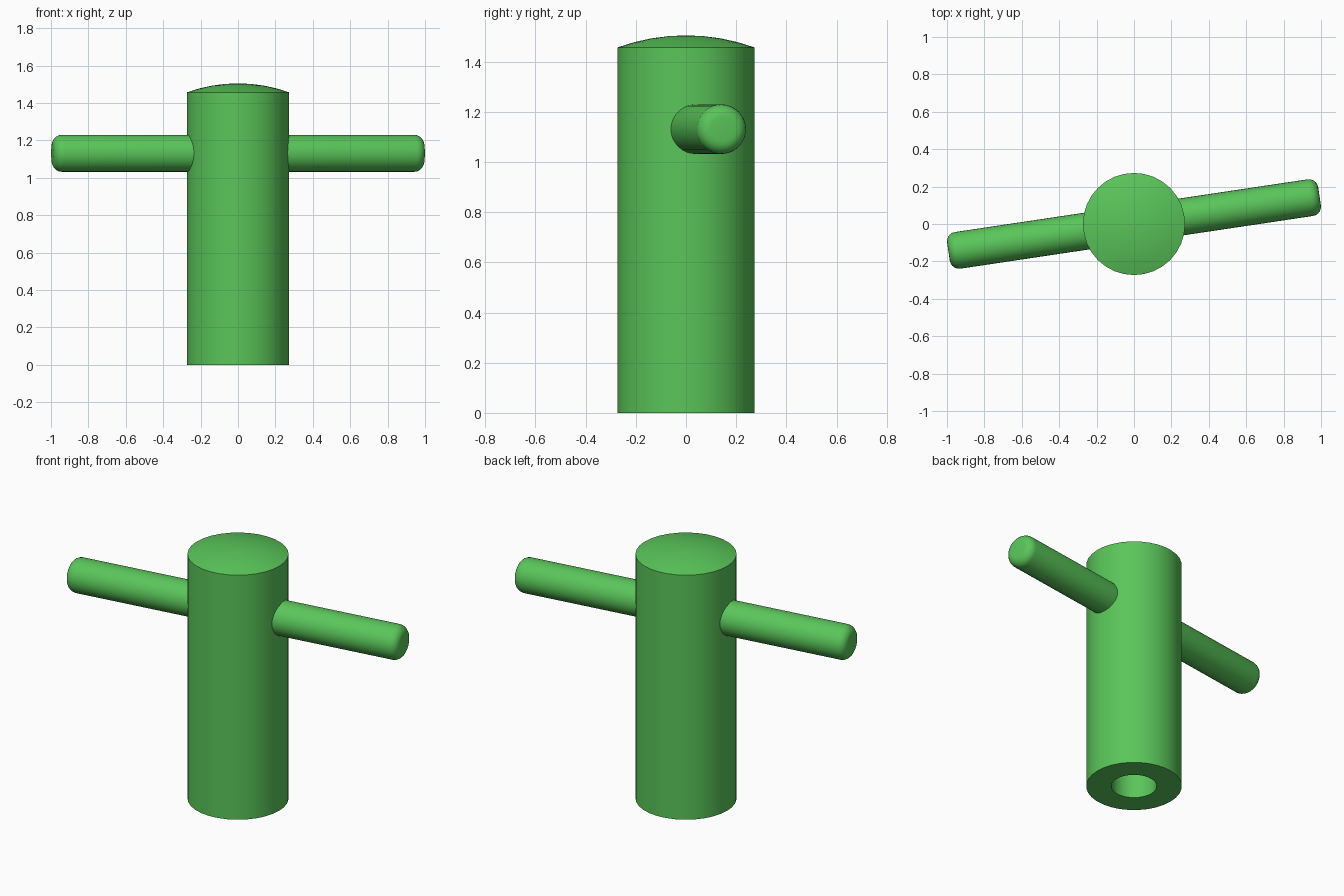
import bpy
import bmesh
import math
from mathutils import Matrix, Vector

cube = bpy.data.objects.get("Cube")
if cube:
    bpy.data.objects.remove(cube, do_unlink=True)

# Single green material
green = bpy.data.materials.new("green")
green.use_nodes = True
colour = (0.102, 0.56, 0.102, 1)
green.diffuse_color = colour
green.node_tree.nodes["Principled BSDF"].inputs["Base Color"].default_value = colour


def arc(centre_r, centre_z, radius, start, end, steps):
    """Profile points (r, z) on an arc, angles in degrees."""
    angles = [math.radians(start + (end - start) * i / steps) for i in range(steps + 1)]
    return [(centre_r + radius * math.cos(a), centre_z + radius * math.sin(a)) for a in angles]


def lathe(name, profile, sides):
    """Spin a profile, running from axis to axis, about z."""
    bm = bmesh.new()
    verts = [bm.verts.new((r, 0, z)) for r, z in profile]
    edges = [bm.edges.new(pair) for pair in zip(verts, verts[1:])]
    bmesh.ops.spin(bm, geom=verts + edges, cent=(0, 0, 0), axis=(0, 0, 1),
                   angle=math.tau, steps=sides, use_merge=True)
    bmesh.ops.remove_doubles(bm, verts=bm.verts, dist=0.0005)
    bmesh.ops.recalc_face_normals(bm, faces=bm.faces)
    mesh = bpy.data.meshes.new(name)
    bm.to_mesh(mesh)
    bm.free()
    mesh.materials.append(green)
    obj = bpy.data.objects.new(name, mesh)
    bpy.context.collection.objects.link(obj)
    return obj


def smooth(obj, degrees):
    bpy.ops.object.select_all(action='DESELECT')
    obj.select_set(True)
    bpy.context.view_layer.objects.active = obj
    bpy.ops.object.shade_smooth_by_angle(angle=math.radians(degrees))


# Upright body: blind socket below, shallow dome on top
body_r, socket_r, socket_depth = 0.273, 0.13, 0.55
shoulder, top = 1.457, 1.505
rise = top - shoulder
dome_r = (body_r ** 2 + rise ** 2) / (2 * rise)
tilt = math.degrees(math.asin(body_r / dome_r))
dome = arc(0, top - dome_r, dome_r, 90 - tilt, 90, 4)
profile = [(0, socket_depth), (socket_r, socket_depth), (socket_r, 0), (body_r, 0)] + dome
body = lathe("upright_body", profile, 32)
smooth(body, 18)

# Cross bar through the body, with rounded end rims
bar_r, half, rim = 0.099, 1.003, 0.05
end = arc(bar_r - rim, half - rim, rim, 0, 90, 5)
profile = [(0, -half)] + [(r, -z) for r, z in reversed(end)] + end + [(0, half)]
bar = lathe("cross_bar", profile, 32)
bar.data.transform(Matrix.Translation(Vector((0, 0, 1.131)))
                   @ Matrix.Rotation(math.radians(8.5), 4, 'Z')
                   @ Matrix.Rotation(math.radians(90), 4, 'Y'))
smooth(bar, 30)
